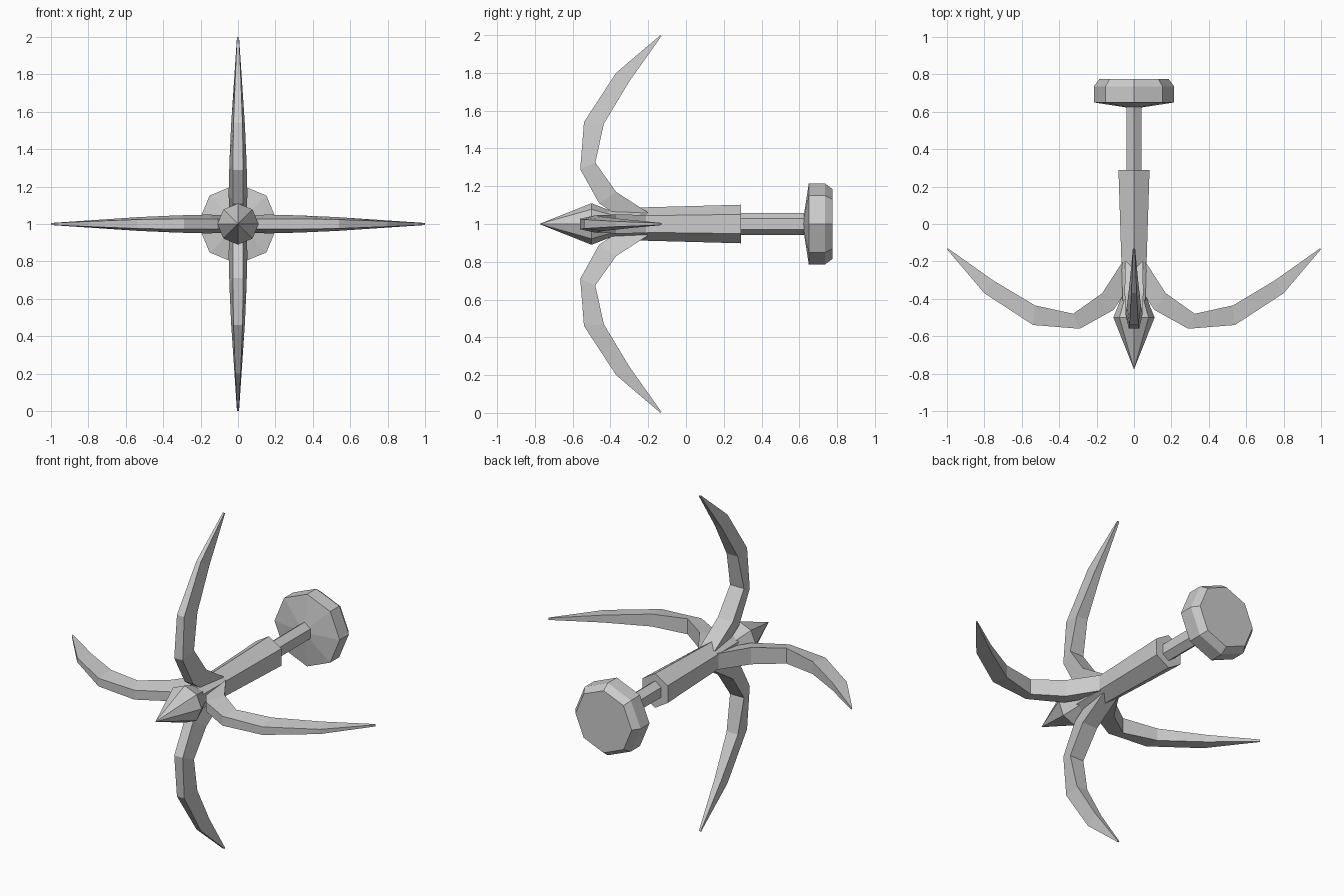
import bpy, math

if "Cube" in bpy.data.objects:
    bpy.data.objects.remove(bpy.data.objects["Cube"])

AXIS_Z = 1.0


def make(name, verts, faces):
    me = bpy.data.meshes.new(name)
    me.from_pydata(verts, [], faces)
    ob = bpy.data.objects.new(name, me)
    bpy.context.collection.objects.link(ob)
    bpy.context.view_layer.objects.active = ob
    bpy.ops.object.mode_set(mode='EDIT')
    bpy.ops.mesh.select_all(action='SELECT')
    bpy.ops.mesh.remove_doubles(threshold=0.0005)
    bpy.ops.mesh.normals_make_consistent(inside=False)
    bpy.ops.object.mode_set(mode='OBJECT')
    return ob


def skin(name, rings):
    """Join equal-sized vertex rings and cap both ends."""
    n = len(rings[0])
    verts = [v for r in rings for v in r]
    faces = [(k * n + i, k * n + (i + 1) % n, (k + 1) * n + (i + 1) % n, (k + 1) * n + i)
             for k in range(len(rings) - 1) for i in range(n)]
    faces += [tuple(range(n)), tuple(range((len(rings) - 1) * n, len(rings) * n))]
    return make(name, verts, faces)


def turned(name, sides, profile):
    """Faceted body along y; profile entries are (y, x radius, z radius)."""
    angles = [math.tau * i / sides for i in range(sides)]
    skin(name, [[(rx * math.sin(a), y, AXIS_Z + rz * math.cos(a)) for a in angles]
                for y, rx, rz in profile])


# Pointed head
turned("spear_tip", 8, [(-0.775, 0.001, 0.001), (-0.5, 0.11, 0.11), (-0.36, 0.055, 0.055)])

# Tapered six-sided grip and thinner rod
turned("shaft", 6, [(-0.41, 0.07, 0.083), (0.29, 0.096, 0.102)])
turned("rod", 6, [(0.25, 0.046, 0.058), (0.64, 0.046, 0.058)])

# Eight-sided end knob
turned("end_knob", 8, [(0.62, 0.02, 0.02), (0.65, 0.215, 0.215),
                       (0.735, 0.215, 0.215), (0.775, 0.185, 0.185)])

# Curved claws: front (y, r), back (y, r), front half width, back half width
stations = [
    ((-0.34, 0.03), (-0.20, 0.06), 0.025, 0.048),
    ((-0.46, 0.11), (-0.37, 0.17), 0.028, 0.050),
    ((-0.56, 0.29), (-0.48, 0.325), 0.028, 0.046),
    ((-0.54, 0.54), (-0.435, 0.53), 0.024, 0.037),
    ((-0.37, 0.80), (-0.30, 0.755), 0.014, 0.022),
    ((-0.135, 1.0), (-0.13, 0.995), 0.005, 0.006),
]
for k, label in enumerate(("top", "right", "bottom", "left")):
    c, s = math.cos(k * math.pi / 2), math.sin(k * math.pi / 2)
    rings = []
    for (fy, fr), (by, br), fw, bw in stations:
        ring = [(-fw, fy, fr), (fw, fy, fr), (bw, by, br), (-bw, by, br)]
        rings.append([(w * c + r * s, y, AXIS_Z + r * c - w * s) for w, y, r in ring])
    skin("claw_" + label, rings)
